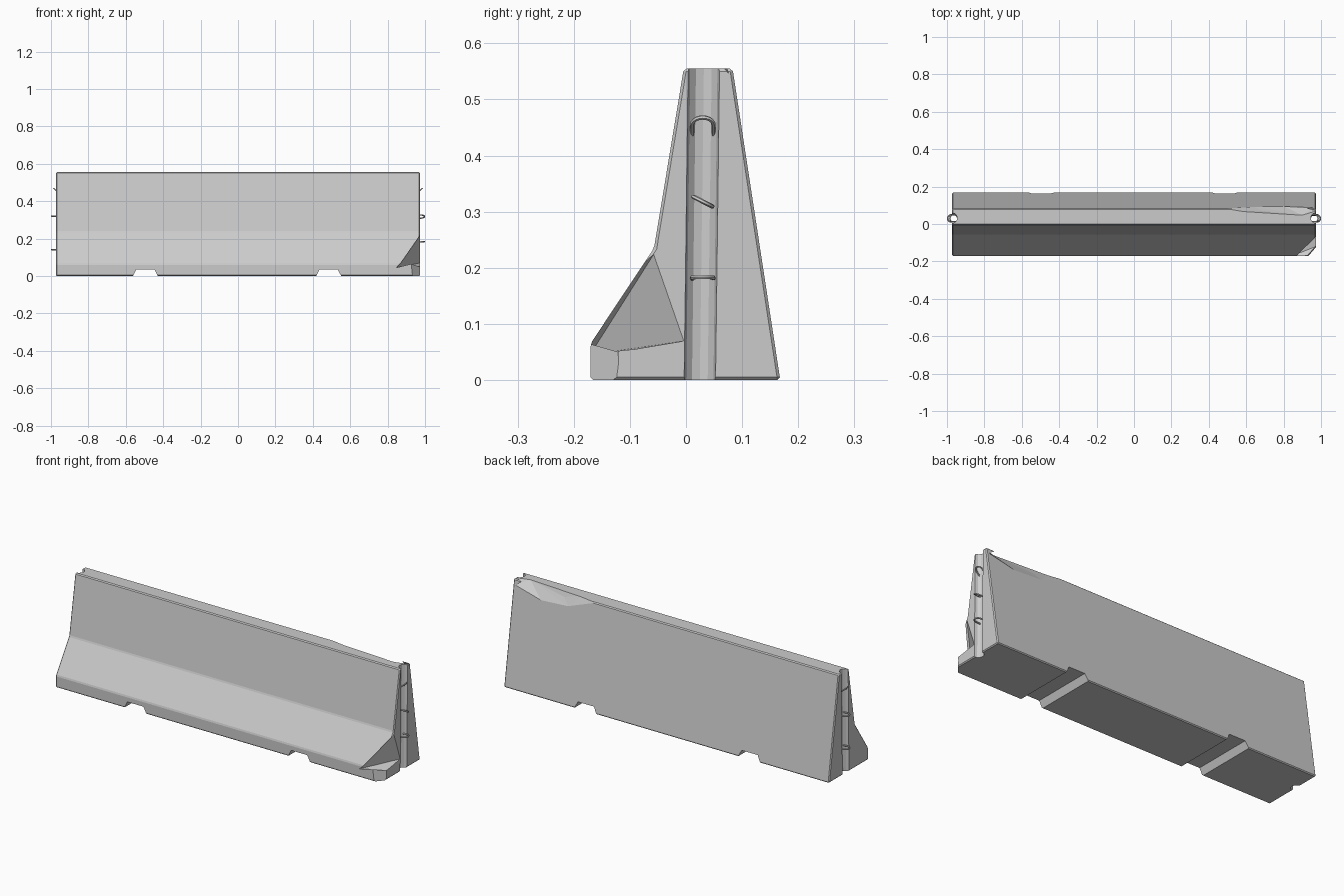
import bpy, bmesh
from math import sin, cos, pi, radians
from mathutils import Vector, Matrix

if "Cube" in bpy.data.objects:
    bpy.data.objects.remove(bpy.data.objects["Cube"])

END = 0.973


def mesh_object(name, bm):
    bmesh.ops.recalc_face_normals(bm, faces=bm.faces)
    me = bpy.data.meshes.new(name)
    bm.to_mesh(me)
    bm.free()
    ob = bpy.data.objects.new(name, me)
    bpy.context.collection.objects.link(ob)
    return ob


def prism(name, pts, offset, bevel=0):
    bm = bmesh.new()
    f = bm.faces.new([bm.verts.new(p) for p in pts])
    r = bmesh.ops.extrude_face_region(bm, geom=[f])
    new = [v for v in r["geom"] if isinstance(v, bmesh.types.BMVert)]
    bmesh.ops.translate(bm, verts=new, vec=offset)
    if bevel:
        bmesh.ops.recalc_face_normals(bm, faces=bm.faces)
        bmesh.ops.bevel(bm, geom=bm.edges[:], offset=bevel, segments=1,
                        affect='EDGES', profile=0.5)
    return mesh_object(name, bm)


def hull(name, pts):
    bm = bmesh.new()
    vs = [bm.verts.new(p) for p in pts]
    r = bmesh.ops.convex_hull(bm, input=vs)
    loose = [v for v in bm.verts if not v.link_faces]
    bmesh.ops.delete(bm, geom=loose, context='VERTS')
    return mesh_object(name, bm)


def cut(body, cutter):
    cutter.hide_render = True
    bpy.context.view_layer.objects.active = body
    m = body.modifiers.new("cut", 'BOOLEAN')
    m.operation = 'DIFFERENCE'
    m.solver = 'EXACT'
    m.object = cutter
    bpy.ops.object.modifier_apply(modifier=m.name)
    bpy.data.objects.remove(cutter)


# Barrier body: one-sided flared profile
profile = [(-0.17, 0), (0.168, 0), (0.083, 0.555), (-0.004, 0.555),
           (-0.057, 0.235), (-0.17, 0.065)]
body = prism("barrier_body", [(-END, y, z) for y, z in profile],
             (2 * END, 0, 0), 0.005)

# Forklift notches through the base
for cx in (-0.495, 0.485):
    pts = [(cx - 0.082, -0.3, -0.03), (cx + 0.082, -0.3, -0.03),
           (cx + 0.048, -0.3, 0.036), (cx - 0.048, -0.3, 0.036)]
    cut(body, prism("notch_cutter", pts, (0, 0.6, 0)))

# Rounded vertical groove in each end
for s in (-1, 1):
    ring = [(s * END + 0.028 * cos(2 * pi * i / 12),
             0.024 + 0.028 * sin(2 * pi * i / 12), -0.05) for i in range(12)]
    cut(body, prism("groove_cutter", ring, (0, 0.009, 0.7)))

# Broken lower front corner
cut(body, hull("corner_chip_cutter", [
    (0.976, -0.055, 0.228), (0.976, 0.0, 0.07), (0.972, -0.12, 0.05),
    (0.845, -0.171, 0.045), (0.95, -0.105, 0.09), (0.93, -0.145, 0.06),
    (0.94, -0.115, 0.128), (1.03, -0.2, 0.15), (0.95, -0.23, 0.1)]))
cut(body, prism("corner_base_cutter", [
    (0.932, -0.178, -0.05), (0.978, -0.125, -0.05), (1.02, -0.21, -0.05)],
    (-0.008, 0.008, 0.13)))

# Chipped upper back edge
cut(body, hull("edge_chip_cutter", [
    (0.45, 0.088, 0.556), (0.58, 0.066, 0.557), (0.9, 0.046, 0.557),
    (0.98, 0.07, 0.557), (0.68, 0.071, 0.53), (0.77, 0.073, 0.522),
    (0.64, 0.0935, 0.495), (0.8, 0.095, 0.485), (0.96, 0.088, 0.525),
    (0.72, 0.14, 0.51), (0.72, 0.1, 0.6)]))


# Steel coupling loops
def loop(name, side, z, pitch=0, roll=0):
    w = 0.019
    pts = [Vector((0, -w, 0))]
    pts += [Vector((0.027 + w * sin(pi * i / 10), -w * cos(pi * i / 10), 0))
            for i in range(11)]
    pts += [Vector((0, w, 0))]
    rot = Matrix.Rotation(radians(roll), 3, 'X') @ Matrix.Rotation(-radians(pitch), 3, 'Y')
    cu = bpy.data.curves.new(name, 'CURVE')
    cu.dimensions = '3D'
    cu.bevel_depth = 0.004
    cu.bevel_resolution = 1
    cu.use_fill_caps = True
    sp = cu.splines.new('POLY')
    sp.points.add(len(pts) - 1)
    for p, v in zip(sp.points, pts):
        v = rot @ v
        p.co = (side * (0.95 + v.x), 0.03 + v.y, z + v.z, 1)
    ob = bpy.data.objects.new(name, cu)
    bpy.context.collection.objects.link(ob)
    bpy.ops.object.select_all(action='DESELECT')
    ob.select_set(True)
    bpy.context.view_layer.objects.active = ob
    bpy.ops.object.convert(target='MESH')
    bpy.ops.object.shade_smooth_by_angle(angle=radians(50))


loop("right_loop_top", 1, 0.437, 42)
loop("right_loop_middle", 1, 0.318, 0, -27)
loop("right_loop_bottom", 1, 0.181, 3)
loop("left_loop_top", -1, 0.437, 42)
loop("left_loop_middle", -1, 0.32)
loop("left_loop_bottom", -1, 0.141)
